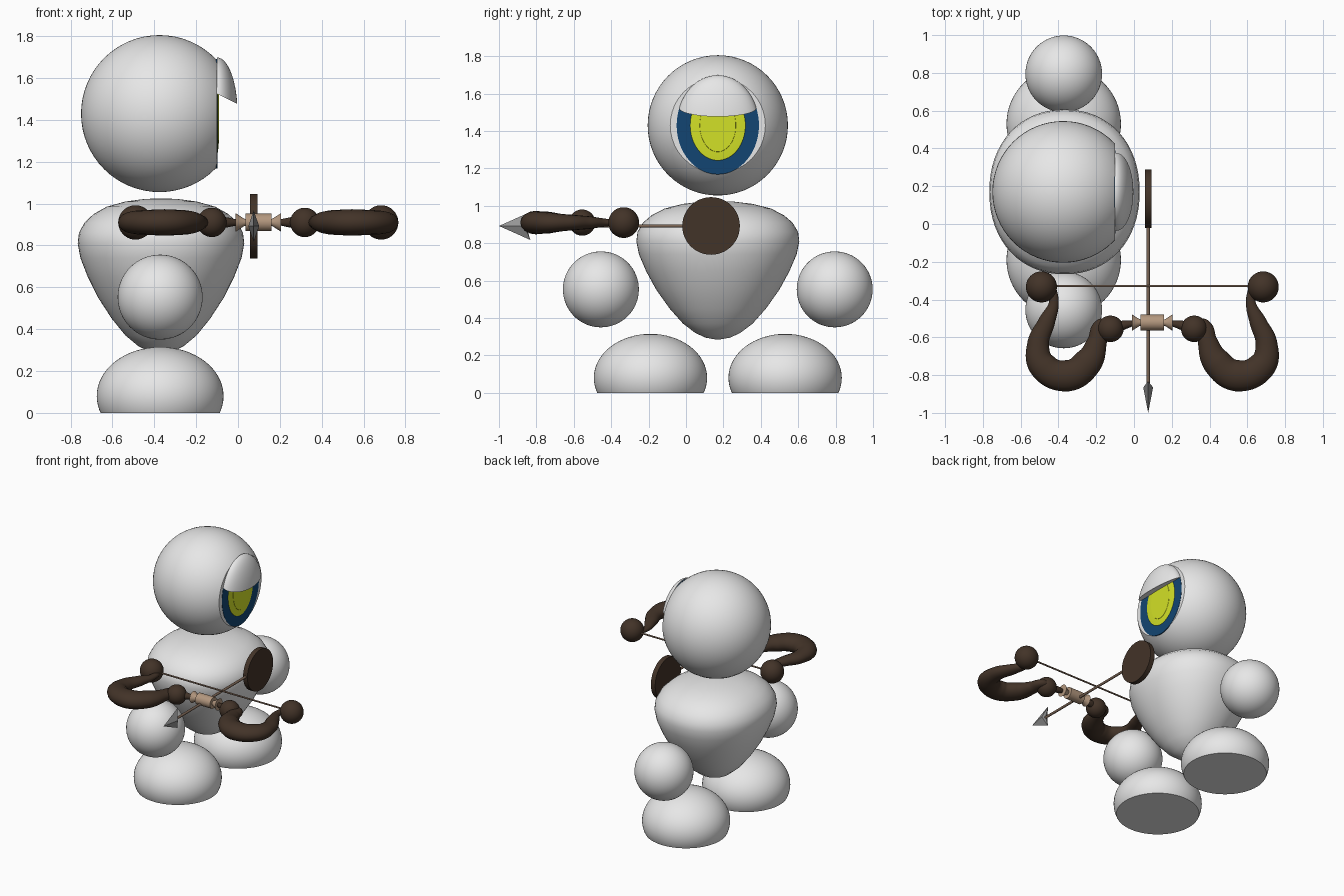
import bpy, bmesh, math
from mathutils import Vector, Matrix

if "Cube" in bpy.data.objects:
    bpy.data.objects.remove(bpy.data.objects["Cube"], do_unlink=True)


def material(name, r, g, b):
    m = bpy.data.materials.new(name)
    m.use_nodes = True
    m.diffuse_color = (r, g, b, 1)
    m.node_tree.nodes["Principled BSDF"].inputs["Base Color"].default_value = (r, g, b, 1)
    return m


WHITE = material("soft white", 0.8, 0.8, 0.8)
BLUE = material("deep blue", 0.006, 0.06, 0.17)
YELLOW = material("acid yellow", 0.65, 0.75, 0.02)
BROWN = material("dark wood", 0.055, 0.033, 0.021)
TAN = material("pale leather", 0.45, 0.31, 0.21)
SHAFT = material("shaft wood", 0.2, 0.13, 0.09)
STEEL = material("grey steel", 0.3, 0.3, 0.3)


def finish(bm, name, mat, sharp=0.6):
    """Turn a bmesh into an object, smooth except at sharp edges."""
    bmesh.ops.recalc_face_normals(bm, faces=bm.faces[:])
    for f in bm.faces:
        f.smooth = True
    for e in bm.edges:
        e.smooth = e.calc_face_angle(0) < sharp
    mesh = bpy.data.meshes.new(name)
    bm.to_mesh(mesh)
    bm.free()
    mesh.materials.append(mat)
    ob = bpy.data.objects.new(name, mesh)
    bpy.context.collection.objects.link(ob)
    return ob


def ellipsoid(name, mat, centre, radii, cuts=()):
    """Ellipsoid, with everything beyond each (point, normal) plane cut off and capped."""
    bm = bmesh.new()
    bmesh.ops.create_uvsphere(bm, u_segments=64, v_segments=32, radius=1)
    bmesh.ops.transform(bm, verts=bm.verts[:],
                        matrix=Matrix.Translation(centre) @ Matrix.Diagonal((*radii, 1)))
    for point, normal in cuts:
        res = bmesh.ops.bisect_plane(bm, geom=bm.verts[:] + bm.edges[:] + bm.faces[:],
                                     plane_co=point, plane_no=normal, clear_outer=True)
        edges = [g for g in res["geom_cut"] if isinstance(g, bmesh.types.BMEdge)]
        bmesh.ops.edgeloop_fill(bm, edges=edges)
    return finish(bm, name, mat)


def loft(name, mat, rings, segments=48, power=2.0, sharp=0.6):
    """Skin of superellipse rings given as (centre, axis_u, axis_v)."""
    bm = bmesh.new()
    loops = []
    for c, u, v in rings:
        loop = []
        for i in range(segments):
            a = 2 * math.pi * i / segments
            p, q = [math.copysign(abs(t) ** (2 / power), t) for t in (math.cos(a), math.sin(a))]
            loop.append(bm.verts.new(Vector(c) + p * Vector(u) + q * Vector(v)))
        loops.append(loop)
    for a, b in zip(loops, loops[1:]):
        for i in range(segments):
            j = (i + 1) % segments
            bm.faces.new((a[i], a[j], b[j], b[i]))
    bm.faces.new(loops[0])
    bm.faces.new(loops[-1])
    return finish(bm, name, mat, sharp)


def rod(name, mat, centre, axis, stations, segments=24):
    """Turned part along x or y from (position, radius) stations."""
    rings = []
    for t, r in stations:
        c = Vector(centre)
        c["xyz".index(axis)] += t
        rings.append((c, (0, r, 0) if axis == "x" else (r, 0, 0), (0, 0, r)))
    return loft(name, mat, rings, segments)


def tube(name, mat, points, flatten=1.0):
    """Smooth tapered tube through (x, y, z, radius) points, flattened in z."""
    curve = bpy.data.curves.new(name, "CURVE")
    curve.dimensions = "3D"
    curve.bevel_depth = 1
    curve.bevel_resolution = 6
    curve.use_fill_caps = True
    spline = curve.splines.new("BEZIER")
    spline.resolution_u = 10
    spline.bezier_points.add(len(points) - 1)
    for bp, (x, y, z, r) in zip(spline.bezier_points, points):
        bp.co = (x, y, z / flatten)
        bp.radius = r
        bp.handle_left_type = bp.handle_right_type = "AUTO"
    temp = bpy.data.objects.new(name + "_path", curve)
    bpy.context.collection.objects.link(temp)
    mesh = bpy.data.meshes.new_from_object(
        temp.evaluated_get(bpy.context.evaluated_depsgraph_get()))
    bm = bmesh.new()
    bm.from_mesh(mesh)
    bpy.data.objects.remove(temp)
    bpy.data.meshes.remove(mesh)
    for v in bm.verts:
        v.co.z *= flatten
    return finish(bm, name, mat, 0.9)


CX, CY = -0.375, 0.17      # body axis
EYE_X, EYE_Z = -0.1, 1.43  # flat front of the head

# Head with a flat eye socket
ellipsoid("head", WHITE, (CX, CY, EYE_Z), (0.375,) * 3, [((EYE_X, 0, 0), (1, 0, 0))])


# Eye: thin stacked plates and a bulging lid
def eye_plate(name, mat, steps):
    loft(name, mat, [((EYE_X + x, CY, EYE_Z), (0, w, 0), (0, 0, h)) for x, w, h in steps],
         64, sharp=0.35)


eye_plate("eye_surround", BLUE, [(-0.004, 0.22, 0.262), (0.002, 0.22, 0.262)])
eye_plate("iris", YELLOW, [(0, 0.15, 0.19), (0.004, 0.145, 0.185), (0.008, 0.1, 0.145)])
eye_plate("pupil", YELLOW, [(0.006, 0.098, 0.143), (0.0095, 0.096, 0.141)])
ellipsoid("eyelid", WHITE, (EYE_X, CY, EYE_Z), (0.098, 0.22, 0.268),
          [((EYE_X, 0, 0), (-1, 0, 0)), ((EYE_X, 0, 1.525), (-0.45, 0, -0.9))])

# Body: broad shoulders tapering to a rounded point
profile = [(0.285, 0.01), (0.295, 0.06), (0.32, 0.11), (0.37, 0.17), (0.45, 0.235),
           (0.55, 0.3), (0.65, 0.35), (0.74, 0.385), (0.81, 0.398), (0.86, 0.392),
           (0.91, 0.365), (0.95, 0.322), (0.985, 0.26), (1.01, 0.17), (1.022, 0.08), (1.025, 0.01)]
loft("body", WHITE, [((-0.368, CY, z), (r, 0, 0), (0, r * 1.095, 0)) for z, r in profile],
     64, power=2.15, sharp=1.2)

# Floating hands and flat-soled feet
for side, label in ((-1, "front"), (1, "rear")):
    ellipsoid(label + "_hand", WHITE, (-0.372, CY + side * 0.625, 0.553), (0.203,) * 3)
    ellipsoid(label + "_foot", WHITE, (-0.372, CY + side * 0.36, 0.08), (0.303, 0.303, 0.235),
              [((0, 0, 0), (0, 0, -1))])

# Bow: grip, flared collars, curled limbs, end balls and string
BX, BY, BZ = 0.097, -0.522, 0.91
rod("grip", TAN, (BX, BY, BZ), "x", [(-0.062, 0.042), (0.062, 0.042)])
limb = [(0.53, -0.33, 0.02), (0.522, -0.42, 0.026), (0.56, -0.52, 0.045), (0.605, -0.64, 0.058),
        (0.58, -0.75, 0.075), (0.448, -0.803, 0.083), (0.34, -0.73, 0.076),
        (0.292, -0.62, 0.052), (0.275, -0.54, 0.036), (0.235, -0.53, 0.03)]
for side, label in ((-1, "right"), (1, "left")):
    rod(label + "_collar", TAN, (BX, BY, BZ), "x",
        [(side * 0.055, 0.016), (side * 0.068, 0.018), (side * 0.108, 0.044)])
    tube(label + "_limb_root", BROWN,
         [(BX + side * d, y, BZ, r) for d, y, r in
          ((0.1, -0.526, 0.014), (0.15, -0.535, 0.024), (0.22, -0.555, 0.036))])
    ellipsoid(label + "_inner_ball", BROWN, (BX + side * 0.222, -0.555, BZ), (0.07,) * 3)
    tube(label + "_limb", BROWN, [(BX + side * d, y, BZ, r) for d, y, r in limb], 0.76)
    ellipsoid(label + "_tip_ball", BROWN, (BX + side * 0.587, -0.333, BZ), (0.082,) * 3)
rod("bow_string", SHAFT, (BX, -0.328, BZ), "x", [(-0.56, 0.006), (0.56, 0.006)], 12)

# Arrow: shaft, round fletching and a flat four-sided head
AX, AZ = 0.075, 0.892
rod("arrow_shaft", SHAFT, (AX, 0, AZ), "y", [(-0.86, 0.009), (0.05, 0.009)], 12)
rod("arrow_fletching", BROWN, (AX, 0.134, AZ), "x", [(-0.018, 0.154), (0.018, 0.154)], 48)
bm = bmesh.new()
tip, back = [bm.verts.new((AX, y, AZ)) for y in (-1, -0.855)]
rim = [bm.verts.new((AX + x, y, AZ + z)) for x, y, z in
       ((0.026, -0.865, 0), (0, -0.832, 0.075), (-0.026, -0.865, 0), (0, -0.832, -0.075))]
for i in range(4):
    for apex in (tip, back):
        bm.faces.new((apex, rim[i], rim[(i + 1) % 4]))
finish(bm, "arrow_head", STEEL, 0.1)
